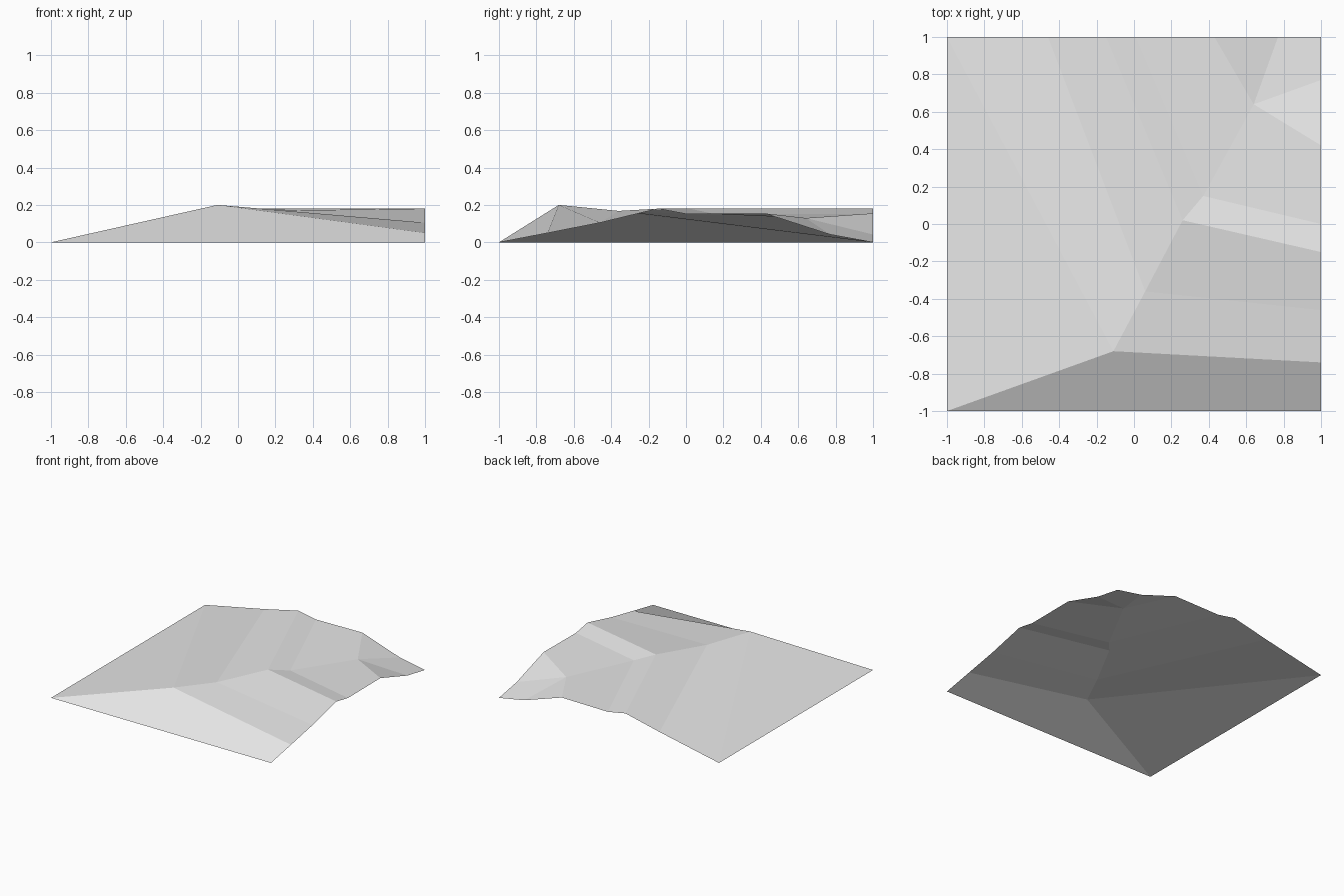
import bpy
import bmesh

cube = bpy.data.objects.get("Cube")
if cube:
    bpy.data.objects.remove(cube, do_unlink=True)

# Single plain grey
grey = bpy.data.materials.new("light grey")
grey.use_nodes = True
colour = (0.8, 0.8, 0.8, 1)
grey.diffuse_color = colour
grey.node_tree.nodes["Principled BSDF"].inputs["Base Color"].default_value = colour

# Folds of the hill: each runs from the back edge over the ridge to the right edge
# back edge (x, z), ridge (x, y, z), right edge (y, z)
folds = [
    ((-1, 0), (-0.11, -0.68, 0.2), (-0.74, 0.05)),
    ((-0.46, 0.11), (0.06, -0.36, 0.168), (-0.46, 0.105)),
    ((-0.15, 0.18), (0.26, 0.02, 0.18), (-0.15, 0.18)),
    ((0.01, 0.15), (0.37, 0.15, 0.152), (0, 0.152)),
    ((0.43, 0.155), (0.64, 0.64, 0.13), (0.42, 0.155)),
    ((0.77, 0.042), (0.64, 0.64, 0.13), (0.77, 0.042)),
]

bm = bmesh.new()
points = {}


def vert(co):
    if co not in points:
        points[co] = bm.verts.new(co)
    return points[co]


def face(*corners):
    # Drop repeated corners so that folds sharing a ridge point give triangles
    bm.faces.new([vert(c) for c in dict.fromkeys(corners)])


rows = [((b[0], 1, b[1]), ridge, (1, r[0], r[1])) for b, ridge, r in folds]

# Slopes between neighbouring folds, on both sides of the ridge
for (b0, m0, r0), (b1, m1, r1) in zip(rows, rows[1:]):
    face(b0, m0, m1, b1)
    face(m0, r0, r1, m1)

# Left and front slopes under the peak, and the low corner at the far end
back, peak, right = rows[0]
face((-1, -1, 0), peak, back)
face((-1, -1, 0), (1, -1, 0), right, peak)
back, ridge, right = rows[-1]
face(ridge, right, (1, 1, 0), back)

bmesh.ops.recalc_face_normals(bm, faces=bm.faces[:])
if sum(f.normal.z for f in bm.faces) < 0:
    bmesh.ops.reverse_faces(bm, faces=bm.faces[:])

mesh = bpy.data.meshes.new("hill_terrain")
bm.to_mesh(mesh)
bm.free()
mesh.materials.append(grey)
bpy.context.collection.objects.link(bpy.data.objects.new("hill_terrain", mesh))
